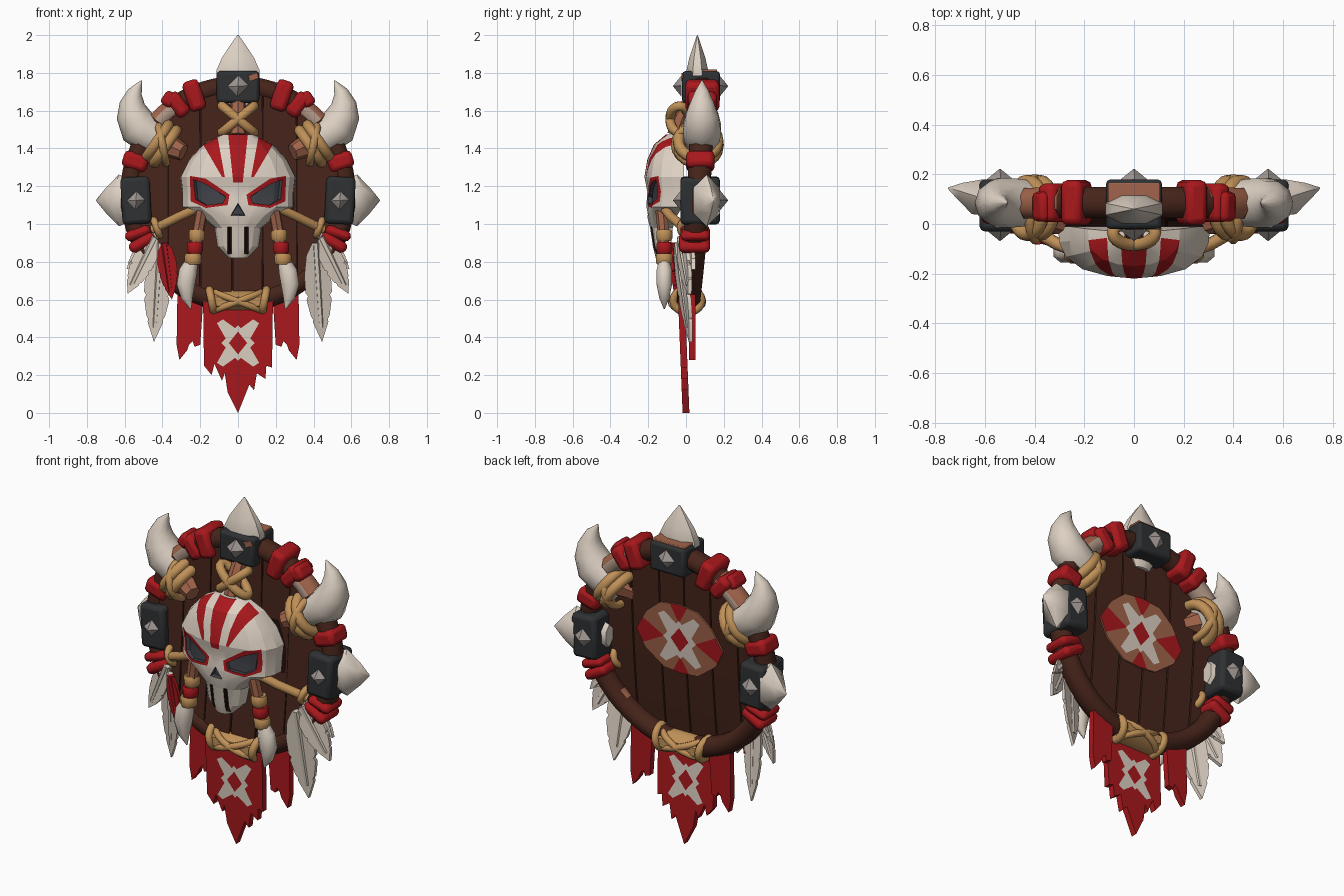
import bpy, bmesh, math, random
from mathutils import Vector, Matrix

random.seed(4)
cube = bpy.data.objects.get("Cube")
if cube:
    bpy.data.objects.remove(cube, do_unlink=True)


def material(name, r, g, b):
    m = bpy.data.materials.new(name)
    col = tuple((c / 255) ** 2.2 for c in (r, g, b)) + (1,)
    m.diffuse_color = col
    m.use_nodes = True
    m.node_tree.nodes["Principled BSDF"].inputs["Base Color"].default_value = col
    return m


BONE = material("bone", 220, 207, 193)
RED = material("red cloth", 168, 30, 34)
WOOD = material("dark wood", 72, 41, 32)
WORN = material("worn wood", 160, 100, 76)
PALE = material("pale worn wood", 176, 150, 134)
ROPE = material("rope", 190, 143, 88)
IRON = material("dark iron", 50, 52, 54)
STEEL = material("steel", 158, 150, 146)
SOCKET = material("socket grey", 66, 68, 74)
GAP = material("shadow brown", 36, 22, 18)

MID, R = 1.16, 0.57


def bend(z):
    return 0.087 - 0.052 * (1.8 - z) ** 2


def at(deg, r=R):
    a = math.radians(deg)
    z = MID + r * math.sin(a)
    return Vector((r * math.cos(a), bend(z), z))


def finish(name, bm, mats, bevel=0, angle=35):
    bmesh.ops.recalc_face_normals(bm, faces=bm.faces)
    me = bpy.data.meshes.new(name)
    bm.to_mesh(me)
    bm.free()
    for m in mats:
        me.materials.append(m)
    me.polygons.foreach_set("use_smooth", [True] * len(me.polygons))
    me.set_sharp_from_angle(angle=math.radians(angle))
    ob = bpy.data.objects.new(name, me)
    bpy.context.collection.objects.link(ob)
    if bevel:
        mod = ob.modifiers.new("soft_edges", 'BEVEL')
        mod.width, mod.segments, mod.limit_method = bevel, 2, 'ANGLE'


def tube(name, pts, radii, mat, sides=8, flat=(1, 1), ref=(0, 1, 0), closed=False, rule=None):
    """Sweep an elliptical section along a path; flat scales it along ref and across it."""
    bm, rings, n = bmesh.new(), [], len(pts)
    pts = [Vector(p) for p in pts]
    for i, p in enumerate(pts):
        nxt, prv = (pts[(i + 1) % n], pts[i - 1]) if closed else (pts[min(i + 1, n - 1)], pts[max(i - 1, 0)])
        t = (nxt - prv).normalized()
        u = Vector(ref)
        u = (u - t * u.dot(t)).normalized()
        v = t.cross(u)
        r = radii[i] if isinstance(radii, (list, tuple)) else radii
        ring = []
        for k in range(sides):
            a = math.tau * (k + 0.5) / sides
            ring.append(bm.verts.new(p + (u * math.cos(a) * flat[0] + v * math.sin(a) * flat[1]) * r))
        rings.append(ring)
    for i in range(n if closed else n - 1):
        a, b = rings[i], rings[(i + 1) % n]
        for k in range(sides):
            j = (k + 1) % sides
            f = bm.faces.new((a[k], a[j], b[j], b[k]))
            if rule:
                f.material_index = rule(f.calc_center_median())
    if not closed:
        bm.faces.new(rings[0])
        bm.faces.new(rings[-1])
    finish(name, bm, mat if isinstance(mat, list) else [mat], angle=50)


def loop(name, c, u, v, r=0.02):
    c, u, v = Vector(c), Vector(u), Vector(v)
    steps = [math.tau * i / 20 for i in range(20)]
    tube(name, [c + u * math.cos(a) + v * math.sin(a) for a in steps], r, ROPE, 8, ref=u.cross(v), closed=True)


def box(name, c, size, mat, deg=0, bevel=0.015):
    bm = bmesh.new()
    m = Matrix.Translation(c) @ Matrix.Rotation(-math.radians(deg), 4, 'Y') @ Matrix.Diagonal((*size, 1))
    bmesh.ops.create_cube(bm, size=1, matrix=m)
    finish(name, bm, [mat], bevel)


def prism(pts, y0, y1):
    bm = bmesh.new()
    a, b = ([bm.verts.new((x, y, z)) for x, z in pts] for y in (y0, y1))
    bm.faces.new(a)
    bm.faces.new(b[::-1])
    for i in range(len(a)):
        bm.faces.new((a[i - 1], a[i], b[i], b[i - 1]))
    bmesh.ops.recalc_face_normals(bm, faces=bm.faces)
    return bm


def paint(bm, poly, index, side=-1, sink=0):
    """Cut a convex outline into the faces turned to the given y side and colour its inside."""
    lo = [min(p[i] for p in poly) for i in (0, 1)]
    hi = [max(p[i] for p in poly) for i in (0, 1)]
    edges = [(poly[i - 1], poly[i]) for i in range(len(poly))]

    def near(f):
        xs, zs = [v.co.x for v in f.verts], [v.co.z for v in f.verts]
        return (f.normal.y * side > 0.02 and max(xs) > lo[0] and min(xs) < hi[0]
                and max(zs) > lo[1] and min(zs) < hi[1])

    def inside(c):
        s = [(q[0] - p[0]) * (c.z - p[1]) - (q[1] - p[1]) * (c.x - p[0]) for p, q in edges]
        return min(s) > 0 or max(s) < 0

    for p, q in edges:
        fs = [f for f in bm.faces if near(f)]
        geom = fs + list({e for f in fs for e in f.edges}) + list({v for f in fs for v in f.verts})
        bmesh.ops.bisect_plane(bm, geom=geom, dist=1e-5, plane_co=(p[0], 0, p[1]),
                               plane_no=(q[1] - p[1], 0, p[0] - q[0]))
        bm.normal_update()
    hit = [f for f in bm.faces if near(f) and inside(f.calc_center_median())]
    for f in hit:
        f.material_index = index
    if sink and hit:
        bmesh.ops.inset_region(bm, faces=hit, thickness=0.002, depth=-sink)


def emblem(bm, z, k, pale, dark, side):
    for sx in (1, -1):
        for sz in (1, -1):
            arm = [(0.01, 0.075), (0.08, 0.125), (0.112, 0.105), (0.06, 0.015)]
            paint(bm, [(sx * x * k, z + sz * h * k) for x, h in arm], pale, side)
    for w, h, i in ((0.088, 0.095, pale), (0.048, 0.06, dark)):
        paint(bm, [(w * k, z), (0, z + h * k), (-w * k, z), (0, z - h * k)], i, side)


# Planked board with a dark core behind the seams
seams = [-0.54, -0.37, -0.2, -0.03, 0.13, 0.31, 0.54]
for i, (a, b) in enumerate(zip(seams, seams[1:])):
    a, b = a + 0.004, b - 0.004
    xs = [a + (b - a) * k / 5 for k in range(6)]
    top = [(x, MID + math.sqrt(0.3 - x * x)) for x in xs]
    bm = prism(top + [(x, 2 * MID - z) for x, z in top[::-1]], -0.045 - random.uniform(0, 0.012), -0.02)
    for k in range(1, 9):
        g = bm.verts[:] + bm.edges[:] + bm.faces[:]
        bmesh.ops.bisect_plane(bm, geom=g, plane_co=(0, 0, 0.6 + k * 0.125), plane_no=(0, 0, 1))
    for v in bm.verts:
        v.co.y += bend(v.co.z)
    finish(f"plank_{i}", bm, [WOOD])
bm = prism([(at(d, 0.54).x, at(d, 0.54).z) for d in range(0, 360, 10)], -0.036, -0.03)
for v in bm.verts:
    v.co.y += bend(v.co.z)
finish("board_core", bm, [GAP])


# Rim, bare at the two upper shoulders and worn at one lower spot
def rim_rule(c):
    deg = math.degrees(math.atan2(c.z - MID, abs(c.x)))
    if 40 < deg < 57:
        return 1 if math.hypot(c.x, c.z - MID) > R + 0.03 else 2
    return 1 if c.x > 0 and -48 < deg < -40 and c.y < bend(c.z) else 0


tube("rim", [at(d) for d in range(0, 360, 6)], 0.058, [WOOD, WORN, PALE], 8, (1.15, 1), closed=True, rule=rim_rule)

# Patch on the back
half = [(0, 0.21), (0.12, 0.195), (0.21, 0.12), (0.28, 0), (0.23, -0.1), (0.11, -0.19)]
patch = [(x, 1.21 + z) for x, z in half + [(0, -0.2)] + [(-x, z) for x, z in half[:0:-1]]]
bm = prism(patch, -0.018, -0.009)
for dx, dz in ((1, 0), (-1, 0), (0, 1), (0, -1)):
    tri = [(0.1, 0), (0.32, 0.12), (0.32, -0.12)]
    paint(bm, [(dx * p + dz * q, 1.21 + dz * p + dx * q) for p, q in tri], 1, 1)
emblem(bm, 1.21, 1.2, 2, 1, 1)
for v in bm.verts:
    v.co.y += bend(v.co.z)
finish("back_patch", bm, [WORN, RED, BONE])

# Skull mask: rows of height, half width, front and back depth
rows = [(1.475, 0.08, -0.105, -0.03), (1.42, 0.185, -0.17, -0.02), (1.34, 0.26, -0.205, -0.01),
        (1.25, 0.305, -0.22, -0.01), (1.17, 0.295, -0.205, -0.01), (1.09, 0.295, -0.21, -0.02),
        (1.04, 0.2, -0.205, -0.05), (0.98, 0.125, -0.19, -0.07), (0.88, 0.11, -0.175, -0.08), (0.82, 0.05, -0.16, -0.1)]
arc = [(1, 0), (0.99, 0.3), (0.9, 0.58), (0.68, 0.82), (0.35, 0.95), (0, 1)]
arc += [(-x, d) for x, d in arc[-2::-1]]
bm = bmesh.new()
grid = [[bm.verts.new((x * w, b + d * (f - b), z)) for x, d in arc] for z, w, f, b in rows]
for r0, r1 in zip(grid, grid[1:]):
    for k in range(len(arc)):
        bm.faces.new((r0[k - 1], r0[k], r1[k], r1[k - 1]))
bm.faces.new(grid[0])
bm.faces.new(grid[-1])
bmesh.ops.recalc_face_normals(bm, faces=bm.faces)
paint(bm, [(-0.055, 1.5), (0.055, 1.5), (0.025, 1.22), (-0.025, 1.22)], 1)
for s in (1, -1):
    def mirror(pts):
        return [(s * x, z) for x, z in pts]
    paint(bm, mirror([(0.11, 1.47), (0.19, 1.43), (0.085, 1.25), (0.07, 1.25)]), 1)
    paint(bm, mirror([(0.255, 1.255), (0.17, 1.24), (0.045, 1.155), (0.055, 1.1), (0.17, 1.085), (0.25, 1.12)]), 1)
    paint(bm, mirror([(0.235, 1.235), (0.17, 1.21), (0.065, 1.145), (0.08, 1.11), (0.17, 1.1), (0.225, 1.13)]), 2, sink=0.02)
    paint(bm, mirror([(0.035, 0.84), (0.055, 0.84), (0.055, 0.985), (0.035, 0.985)]), 3, sink=0.03)
paint(bm, [(0, 1.11), (0.038, 1.045), (-0.038, 1.045)], 2, sink=0.025)
finish("skull_mask", bm, [BONE, RED, SOCKET, GAP], angle=18)

# Central banner
edge = [(-0.185, 0.6), (-0.18, 0.25), (-0.14, 0.2), (-0.125, 0.26), (-0.085, 0.17), (-0.07, 0.21), (-0.055, 0.11),
        (0, 0), (0.06, 0.15), (0.085, 0.12), (0.1, 0.21), (0.145, 0.18), (0.15, 0.25), (0.18, 0.24), (0.185, 0.6)]
bm = prism(edge, -0.018, 0.018)
for side in (-1, 1):
    emblem(bm, 0.37, 1, 1, 0, side)
for v in bm.verts:
    v.co.y -= 0.04 * v.co.z
finish("banner", bm, [RED, BONE])


def feather(name, base, tip, width, y, lean, mat):
    """Notched vane, twisted and leaning back towards its tip, with a raised spine."""
    base, tip = Vector(base), Vector(tip)
    d = tip - base
    n = Vector((-d.y, d.x)).normalized()
    vane = [(0, 0.25), (0.12, 0.75), (0.32, 1), (0.5, 1), (0.53, 0.82), (0.57, 0.95), (0.74, 0.7), (0.77, 0.55), (0.8, 0.58)]
    out = [base + d * t + n * w * width for t, w in vane] + [tip] + [base + d * t - n * w * width for t, w in vane[::-1]]
    bm = prism(out, y - 0.01, y + 0.01)
    for v in bm.verts:
        off = Vector((v.co.x, v.co.z)) - base
        v.co.y += lean * off.dot(d) / d.length_squared + 0.35 * off.dot(n) * math.copysign(1, base.x)
    finish(name, bm, [mat])
    end = base + d * 0.85
    tube(name + "_spine", [(base.x, y, base.y), (end.x, y + lean * 0.85, end.y)], [0.02, 0.015], mat, 6)


for s, tag in ((1, "left"), (-1, "right")):
    # Ragged side strips
    strip = [(0.18, 0.66), (0.2, 0.36), (0.23, 0.35), (0.24, 0.38), (0.26, 0.36), (0.27, 0.33), (0.31, 0.28), (0.325, 0.36), (0.32, 0.68)]
    finish(f"side_strip_{tag}", prism([(s * x, z) for x, z in strip], 0.015, 0.05), [RED])

    # Feathers
    feather(f"long_feather_{tag}", (s * 0.41, 0.9), (s * 0.445, 0.375), 0.07, -0.045, 0.07, BONE)
    feather(f"outer_feather_{tag}", (s * 0.44, 0.93), (s * 0.585, 0.63), 0.06, -0.03, 0.05, BONE)
    feather(f"upper_feather_{tag}", (s * 0.43, 0.95), (s * 0.59, 0.76), 0.04, 0, 0.04, BONE)

    # Horn with its peg and lashing
    horn = [(0.37, 1.42), (0.46, 1.465), (0.525, 1.51), (0.555, 1.58), (0.56, 1.64), (0.545, 1.7), (0.51, 1.76)]
    tube(f"horn_{tag}", [(s * x, 0.085, z) for x, z in horn], [0.08, 0.1, 0.105, 0.09, 0.066, 0.038, 0.003], BONE, 10)
    tube(f"horn_peg_{tag}", [(s * 0.29, 0, 1.38), (s * 0.4, 0.05, 1.43)], [0.045, 0.07], WORN, 7)
    for k in range(2):
        c = (s * (0.385 + k * 0.042), 0.065, 1.41 + k * 0.028)
        loop(f"horn_lashing_{tag}_{k}", c, (-s * 0.06, 0, 0.088), (0, 0.105, 0), 0.03)
    loop(f"horn_cross_{tag}", (s * 0.4, 0.06, 1.42), (s * 0.02, 0, 0.1), (0, 0.12, 0), 0.022)

    # Red wraps round the rim
    wraps = [(56, -4, 0.08, 0.14), (66, 5, 0.09, 0.165), (17.5, 0, 0.09, 0.135), (-21.5, 2, 0.055, 0.14), (-27, -3, 0.06, 0.15)]
    for k, (deg, twist, wide, deep) in enumerate(wraps):
        p = at(deg)
        p.x *= s
        box(f"wrap_{tag}_{k}", p, (deep, deep + 0.015, wide), RED, deg + twist if s > 0 else 180 - deg - twist, 0.025)
    box(f"wrap_tail_{tag}", (s * 0.365, 0.07, 1.66), (0.07, 0.12, 0.08), RED, s * 35, 0.02)

    # Side spike and iron clamp
    tube(f"side_spike_{tag}", [(s * x, y, 1.125) for x, y in ((0.44, 0.08), (0.57, 0.09), (0.63, 0.11), (0.7, 0.132), (0.75, 0.145))],
         [0.06, 0.1, 0.125, 0.06, 0.004], BONE, 6, (0.68, 1.1))
    box(f"side_clamp_{tag}", (s * 0.54, 0.075, 1.125), (0.155, 0.21, 0.25), IRON, s * -3, 0.022)

    # Hanging charm: cord, beads and tooth
    tube(f"charm_cord_{tag}", [(s * 0.19, -0.13, 1.08), (s * 0.21, -0.12, 0.97), (s * 0.235, -0.115, 0.8)], 0.032, WORN, 7)
    for k, (x, z, r, m) in enumerate([(0.218, 0.94, 0.046, ROPE), (0.228, 0.875, 0.046, RED), (0.238, 0.815, 0.048, ROPE)]):
        tube(f"charm_bead_{tag}_{k}", [(s * x, -0.115, z + h) for h in (0.03, 0.016, -0.016, -0.03)], [r * 0.85, r, r, r * 0.85], m, 8)
    tooth = [(0.242, 0.81, 0.034), (0.264, 0.75, 0.052), (0.276, 0.68, 0.052), (0.27, 0.61, 0.034), (0.25, 0.55, 0.003)]
    tube(f"charm_tooth_{tag}", [(s * x, -0.115, z) for x, z, r in tooth], [r for x, z, r in tooth], BONE, 8, (0.85, 1))

    # Cords from the mask to the rim
    tube(f"mask_cord_{tag}", [(s * 0.2, -0.12, 1.09), (s * 0.31, -0.08, 1.04), (s * 0.45, 0, 0.97)], 0.026, ROPE, 8)
    loop(f"mask_knot_{tag}", (s * 0.43, 0.01, 0.98), (s * 0.015, 0, 0.04), (0, 0.04, 0), 0.02)

    # Crossed lashings at top and bottom
    loop(f"bottom_cross_{tag}", (0, 0.005, 0.59), (s * 0.13, 0, 0.05), (0, 0.083, 0), 0.019)
    loop(f"bottom_end_{tag}", (s * 0.14, 0.008, 0.595), (s * 0.012, 0, 0.062), (0, 0.075, 0), 0.022)
    loop(f"top_cross_{tag}", (0, -0.035, 1.555), (s * 0.085, 0, 0.07), (0, 0.05, 0), 0.026)

feather("red_feather", (-0.39, 0.9), (-0.35, 0.6), 0.05, -0.065, 0.02, RED)
tube("top_peg", [(0, -0.06, 1.47), (0, -0.03, 1.56), (0, 0.03, 1.66)], 0.04, WORN, 7)
tube("bottom_binding", [(x, 0.008, 0.59) for x in (-0.145, 0, 0.145)], 0.072, ROPE, 8, (1.12, 0.9))

# Crown spike and clamp
tube("crown_spike", [(0, 0.06, z) for z in (1.6, 1.7, 1.81, 1.88, 1.95, 2)], [0.05, 0.11, 0.125, 0.092, 0.042, 0.004], BONE, 8, (0.5, 1))
box("crown_clamp", (0, 0.08, 1.725), (0.225, 0.2, 0.17), IRON, 0, 0.018)
box("crown_clamp_cap", (0, 0.115, 1.812), (0.21, 0.1, 0.014), WORN, 0, 0.004)
box("crown_clamp_chip", (0.082, -0.019, 1.778), (0.05, 0.008, 0.03), WORN, 20, 0.002)

# Pyramid studs on both faces of each clamp
for tag, x, z in (("crown", 0, 1.73), ("left", 0.54, 1.125), ("right", -0.54, 1.125)):
    for side, face in ((-1, "front"), (1, "back")):
        y = 0.077 + side * 0.1
        tube(f"stud_{tag}_{face}", [(x, y, z), (x, y + side * 0.045, z)], [0.06, 0.002], STEEL, 4, (1, 0.9), (1, 0, 1))
